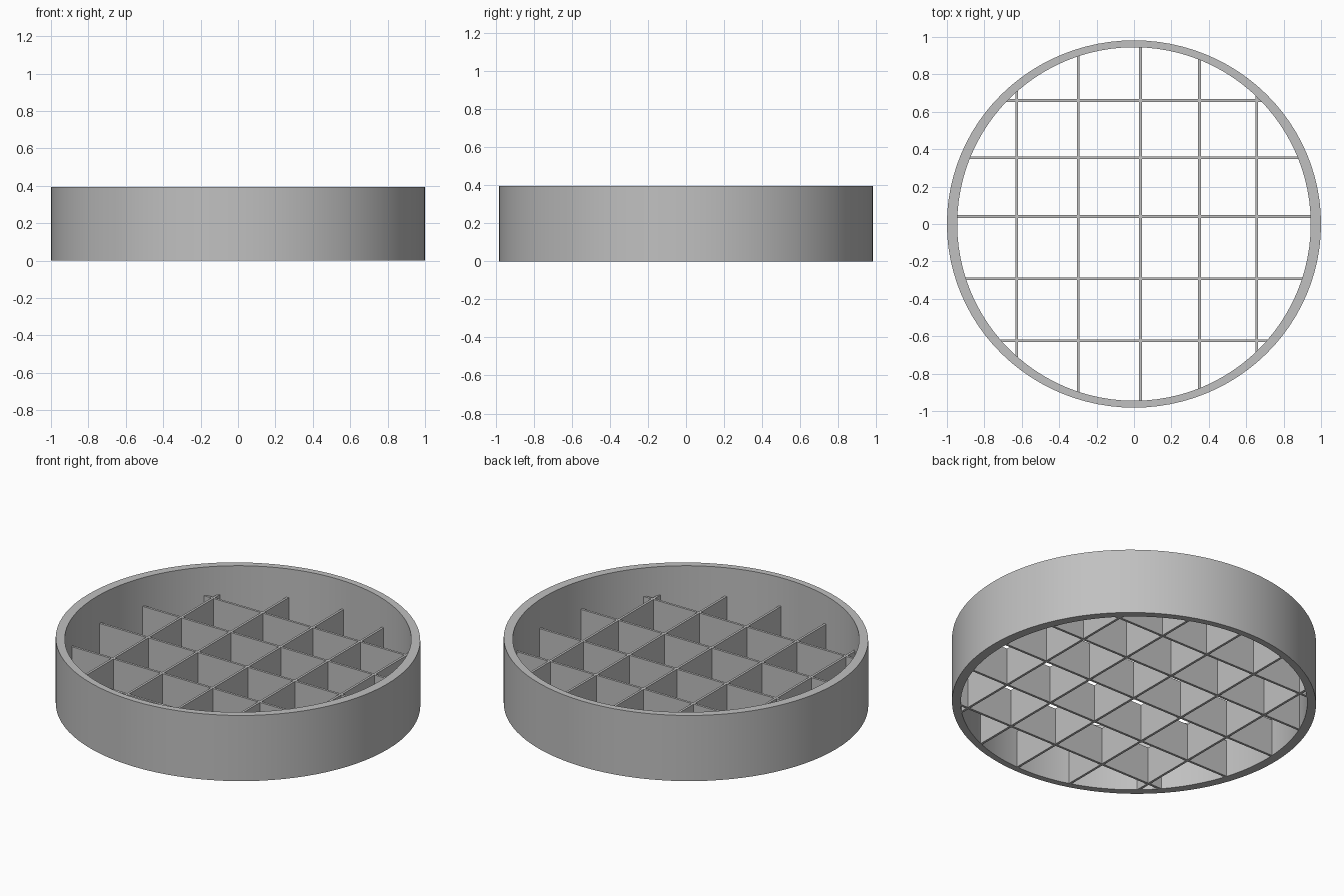
import bpy, bmesh, math

if "Cube" in bpy.data.objects:
    bpy.data.objects.remove(bpy.data.objects["Cube"])

SEGMENTS = 96
RX, RY, R_IN = 1.0, 0.982, 0.945    # outer half widths, inner radius
HEIGHT, GRID_H, BAR_T = 0.395, 0.223, 0.014

grey = bpy.data.materials.new("mid grey")
grey.diffuse_color = (0.53, 0.53, 0.53, 1)
grey.use_nodes = True
grey.node_tree.nodes["Principled BSDF"].inputs["Base Color"].default_value = grey.diffuse_color


def finish(bm, name):
    bmesh.ops.recalc_face_normals(bm, faces=bm.faces)
    mesh = bpy.data.meshes.new(name)
    bm.to_mesh(mesh)
    bm.free()
    mesh.materials.append(grey)
    obj = bpy.data.objects.new(name, mesh)
    bpy.context.collection.objects.link(obj)
    return obj


# Round rim: rectangular section swept around, slightly oval outside
bm = bmesh.new()
section = [(RX, RY, 0), (RX, RY, HEIGHT), (R_IN, R_IN, HEIGHT), (R_IN, R_IN, 0)]
rings = []
for i in range(SEGMENTS):
    a = 2 * math.pi * i / SEGMENTS
    rings.append([bm.verts.new((rx * math.cos(a), ry * math.sin(a), z))
                  for rx, ry, z in section])
for i, ring in enumerate(rings):
    nxt = rings[(i + 1) % SEGMENTS]
    for j in range(4):
        k = (j + 1) % 4
        bm.faces.new((ring[j], nxt[j], nxt[k], ring[k]))
rim = finish(bm, "round_rim")
bpy.context.view_layer.objects.active = rim
rim.select_set(True)
bpy.ops.object.shade_smooth_by_angle(angle=math.radians(30))


# Thin upright divider, its ends tucked into the rim
def divider(name, offset, along_x):
    half = math.sqrt((R_IN + 0.012) ** 2 - offset ** 2)
    bm = bmesh.new()
    bmesh.ops.create_cube(bm, size=1)
    for v in bm.verts:
        length, width = v.co.x * 2 * half, offset + v.co.y * BAR_T
        z = (v.co.z + 0.5) * GRID_H
        v.co = (length, width, z) if along_x else (width, length, z)
    finish(bm, name)


# Crossing grid of dividers
for n, x in enumerate((-0.627, -0.298, 0.035, 0.35, 0.657)):
    divider(f"lengthwise_divider_{n + 1}", x, False)
for n, y in enumerate((-0.625, -0.293, 0.04, 0.355, 0.66)):
    divider(f"crosswise_divider_{n + 1}", y, True)
